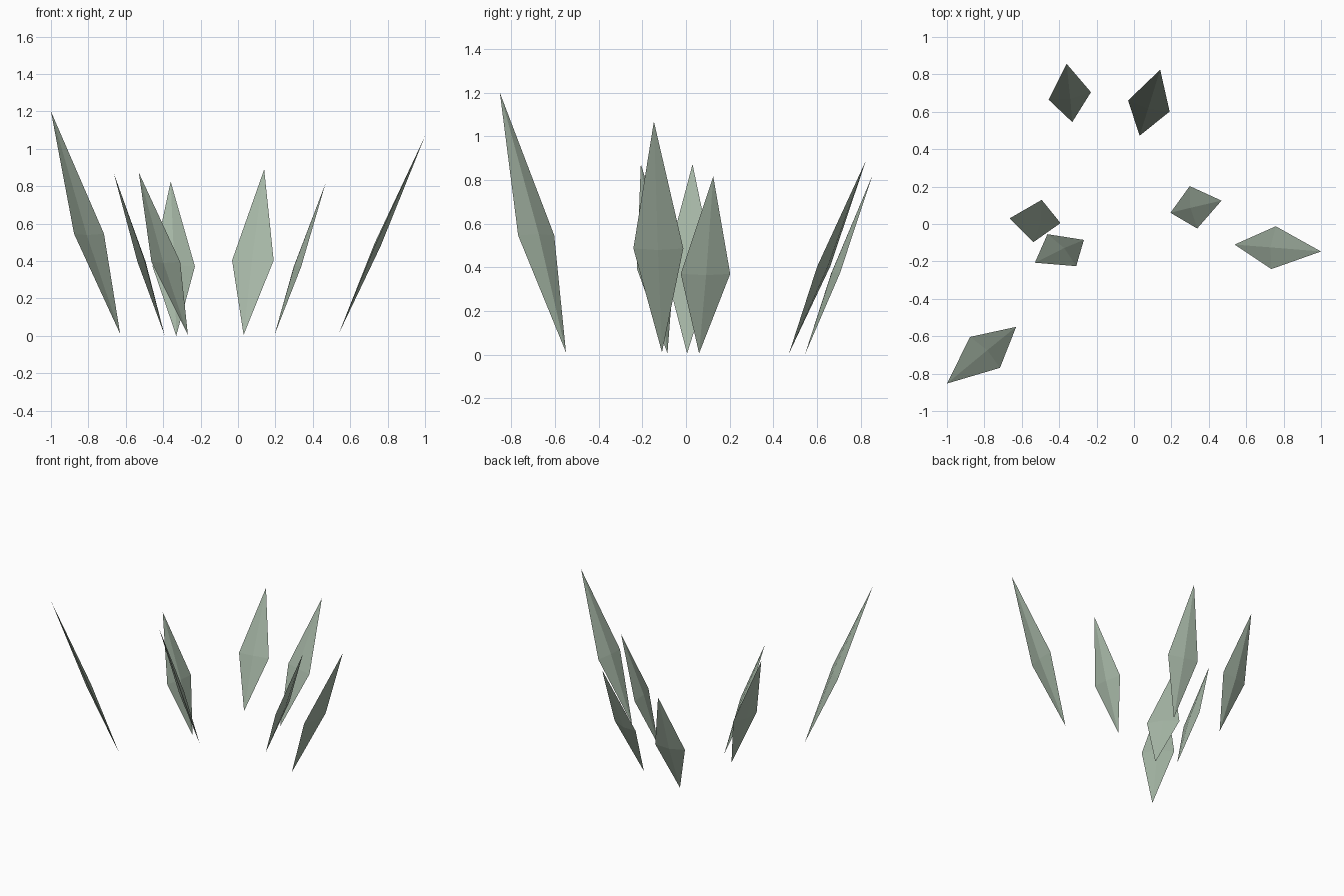
import bpy
from math import cos, sin, radians
from mathutils import Vector

cube = bpy.data.objects.get("Cube")
if cube:
    bpy.data.objects.remove(cube)

# One pale sage green for every shard
green = bpy.data.materials.new("sage_green")
green.use_nodes = True
colour = (0.38, 0.47, 0.38, 1)
green.diffuse_color = colour
green.node_tree.nodes["Principled BSDF"].inputs["Base Color"].default_value = colour

HALF_WIDTH = 0.115
HALF_DEPTH = 0.018
WAIST = 0.45      # widest point along the length


def shard(name, base, tip, heading):
    """Flattened, stretched octahedron from base to tip; heading turns its wide side."""
    base, tip = Vector(base), Vector(tip)
    middle = base.lerp(tip, WAIST)
    a = radians(heading)
    side = Vector((cos(a), sin(a), 0)) * HALF_WIDTH
    depth = (tip - base).cross(side).normalized() * HALF_DEPTH
    ring = [middle + side, middle + depth, middle - side, middle - depth]
    faces = []
    for i in range(4):
        j = (i + 1) % 4
        faces += [(i, j, 5), (j, i, 4)]
    mesh = bpy.data.meshes.new(name)
    mesh.from_pydata([v[:] for v in ring + [base, tip]], [], faces)
    mesh.materials.append(green)
    mesh.update()
    obj = bpy.data.objects.new(name, mesh)
    bpy.context.collection.objects.link(obj)


# Shards leaning outwards: base, tip, heading of the wide side
shard("front_right_shard", (-0.63, -0.55, 0.01), (-1.0, -0.853, 1.2), -46)
shard("right_shard", (-0.393, 0.005, 0.005), (-0.665, 0.03, 0.872), 79)
shard("inner_right_shard", (-0.268, -0.085, 0.005), (-0.53, -0.207, 0.872), -48)
shard("back_right_shard", (-0.33, 0.545, 0), (-0.36, 0.856, 0.825), 10)
shard("back_left_shard", (0.03, 0.472, 0.005), (0.14, 0.825, 0.89), -15)
shard("inner_left_shard", (0.195, 0.06, 0.005), (0.468, 0.125, 0.815), -80)
shard("left_shard", (0.538, -0.11, 0.01), (1.0, -0.147, 1.068), 84)
